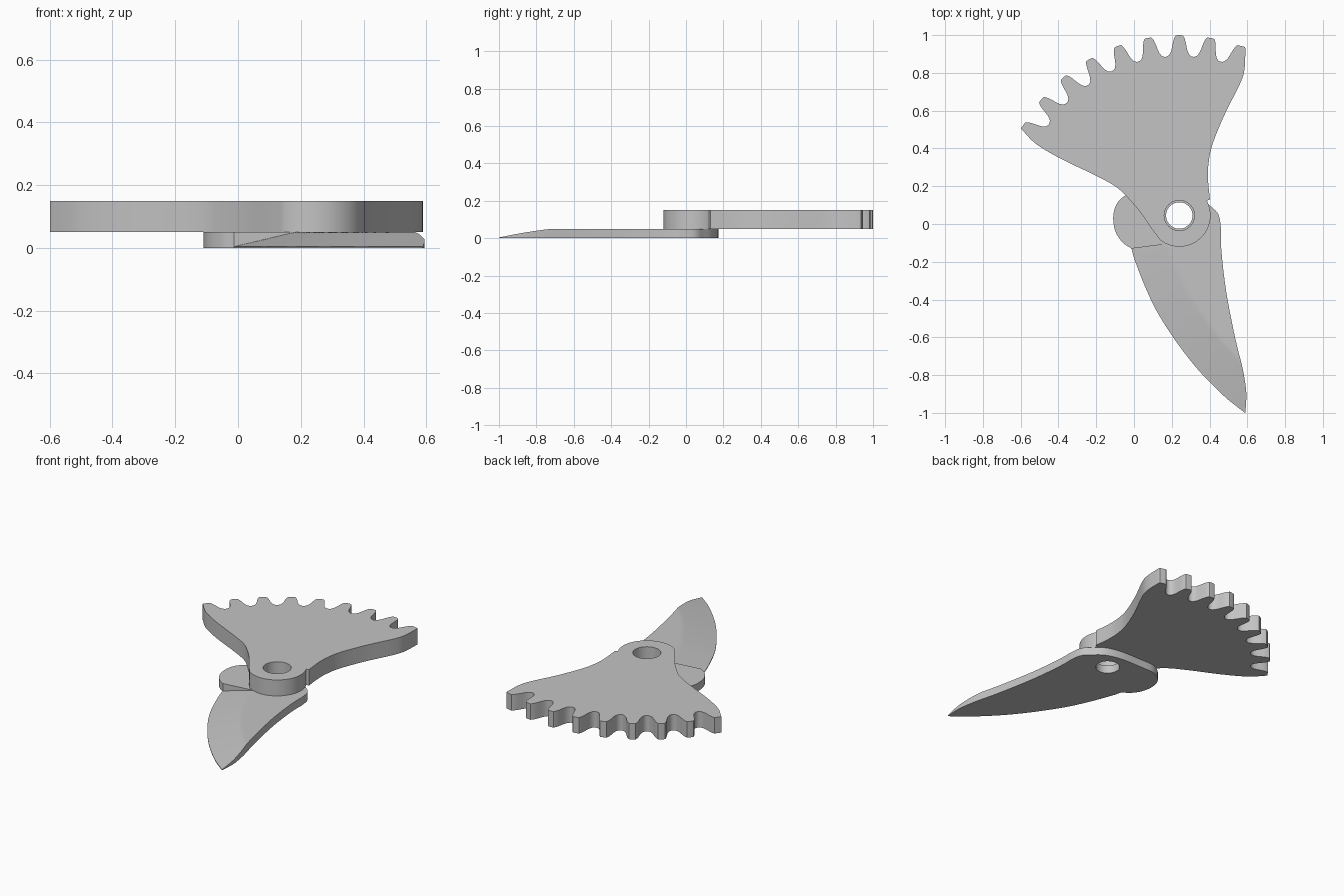
import bpy, bmesh
from math import sin, cos, radians, hypot, pi
from mathutils import Vector

if "Cube" in bpy.data.objects:
    bpy.data.objects.remove(bpy.data.objects["Cube"], do_unlink=True)

PIVOT = Vector((0.24, 0.045))
THICK = 0.05

steel = bpy.data.materials.new("grey_steel")
steel.use_nodes = True
GREY = (0.55, 0.55, 0.55, 1)
steel.diffuse_color = GREY
steel.node_tree.nodes["Principled BSDF"].inputs["Base Color"].default_value = GREY


def polar(radius, degrees):
    a = radians(degrees)
    return PIVOT + radius * Vector((cos(a), sin(a)))


def arc(radius, start, end, count):
    return [polar(radius, start + (end - start) * i / count) for i in range(count + 1)]


def spline(points, steps=6):
    """Smooth curve through the given points."""
    p = [Vector(q) for q in points]
    p = [2 * p[0] - p[1]] + p + [2 * p[-1] - p[-2]]
    out = []
    for a, b, c, d in zip(p, p[1:], p[2:], p[3:]):
        for i in range(steps):
            t = i / steps
            out.append(0.5 * (2 * b + (c - a) * t + (2 * a - 5 * b + 4 * c - d) * t ** 2
                              + (3 * b - a - 3 * c + d) * t ** 3))
    return out + [p[-2]]


def resample(curve, count):
    """Evenly spaced points along a polyline."""
    lengths = [0]
    for a, b in zip(curve, curve[1:]):
        lengths.append(lengths[-1] + (b - a).length)
    out, k = [], 0
    for i in range(count + 1):
        s = lengths[-1] * i / count
        while k < len(curve) - 2 and lengths[k + 1] < s:
            k += 1
        out.append(curve[k].lerp(curve[k + 1], (s - lengths[k]) / (lengths[k + 1] - lengths[k])))
    return out


def finish(bm, name):
    bmesh.ops.recalc_face_normals(bm, faces=bm.faces)
    mesh = bpy.data.meshes.new(name)
    bm.to_mesh(mesh)
    bm.free()
    mesh.materials.append(steel)
    obj = bpy.data.objects.new(name, mesh)
    bpy.context.collection.objects.link(obj)
    bpy.ops.object.select_all(action='DESELECT')
    obj.select_set(True)
    bpy.context.view_layer.objects.active = obj
    bpy.ops.object.shade_smooth_by_angle(angle=radians(30))
    return obj


def plate(name, outline, hole_radius, z, height):
    """Flat plate with a round pivot hole."""
    bm = bmesh.new()
    for loop in (outline, arc(hole_radius, 0, 360, 48)[:-1]):
        verts = [bm.verts.new((p.x, p.y, z)) for p in loop]
        for a, b in zip(verts, verts[1:] + verts[:1]):
            bm.edges.new((a, b))
    bmesh.ops.remove_doubles(bm, verts=bm.verts, dist=0.001)
    bmesh.ops.triangle_fill(bm, edges=bm.edges[:], use_beauty=True, normal=(0, 0, 1))
    grown = bmesh.ops.extrude_face_region(bm, geom=bm.faces[:])["geom"]
    bmesh.ops.translate(bm, vec=(0, 0, height),
                        verts=[v for v in grown if isinstance(v, bmesh.types.BMVert)])
    return finish(bm, name)


# Toothed sector: half-tooth profile as (radius, degrees from tooth centre)
flank = [(0.953, 1.15), (0.94, 1.65), (0.915, 2.15), (0.89, 2.5), (0.868, 2.95),
         (0.852, 3.6), (0.845, 4.3), (0.843, 5)]
teeth = []
for centre in range(70, 151, 10):
    if centre > 70:
        teeth += [polar(r, centre - a) for r, a in reversed(flank)]
    else:
        teeth.append(polar(0.957, 68.7))
    teeth.append(polar(0.955, centre))
    if centre < 150:
        teeth += [polar(r, centre + a) for r, a in flank[:-1]]
    else:
        teeth.append(polar(0.957, 151.2))

left_side = spline([(-0.598, 0.505), (-0.52, 0.425), (-0.39, 0.347), (-0.214, 0.262),
                    (-0.1, 0.2), (-0.034, 0.14), (0.03, 0.066), (0.093, -0.024), (0.135, -0.08)])
right_side = spline([(0.402, 0.13), (0.392, 0.235), (0.394, 0.315), (0.415, 0.42),
                     (0.48, 0.58), (0.56, 0.74), (0.585, 0.82), (0.59, 0.93)])
boss = arc(0.165, 232, 388, 36)
plate("gear_sector", teeth + left_side + boss + right_side, 0.08, THICK, 0.1)

# Blade hub, whose front wall steps down to the ground cutting face
step_left, step_right = Vector((-0.013, -0.13)), Vector((0.46, -0.07))
hub = spline([step_right, (0.46, -0.02), (0.447, 0.05), (0.405, 0.095), (0.34, 0.145),
              (0.24, 0.17), (0.1, 0.172), (0.0, 0.17), (-0.055, 0.145), (-0.095, 0.1),
              (-0.11, 0.035), (-0.098, -0.04), (-0.06, -0.098), step_left])
plate("blade_hub", hub, 0.07, 0, THICK)

# Curved blade: the top rises with distance from the cutting edge
edge = spline([step_left, (0.003, -0.188), (0.056, -0.325), (0.124, -0.468), (0.23, -0.632),
               (0.347, -0.78), (0.479, -0.913), (0.588, -1.0)])
back = spline([step_right, (0.463, -0.145), (0.479, -0.294), (0.5, -0.426), (0.537, -0.61),
               (0.574, -0.76), (0.59, -0.85), (0.595, -0.91), (0.59, -0.995)])


def grind_height(p):
    near = min((p - q).length for q in edge_fine)
    return min(THICK, 0.004 + 0.235 * near)


ROWS, COLS = 48, 24
edge_fine = resample(edge, 150)
bm = bmesh.new()
top, bottom = [], []
for a, b in zip(resample(edge, ROWS), resample(back, ROWS)):
    row = [a.lerp(b, j / COLS) for j in range(COLS + 1)]
    top.append([bm.verts.new((p.x, p.y, grind_height(p))) for p in row])
    bottom.append([bm.verts.new((p.x, p.y, 0)) for p in row])
for i in range(ROWS):
    for grid in (top, bottom):
        for j in range(COLS):
            bm.faces.new((grid[i][j], grid[i][j + 1], grid[i + 1][j + 1], grid[i + 1][j]))
    for j in (0, COLS):
        bm.faces.new((top[i][j], top[i + 1][j], bottom[i + 1][j], bottom[i][j]))
for j in range(COLS):
    bm.faces.new((top[-1][j], top[-1][j + 1], bottom[-1][j + 1], bottom[-1][j]))
finish(bm, "blade")
